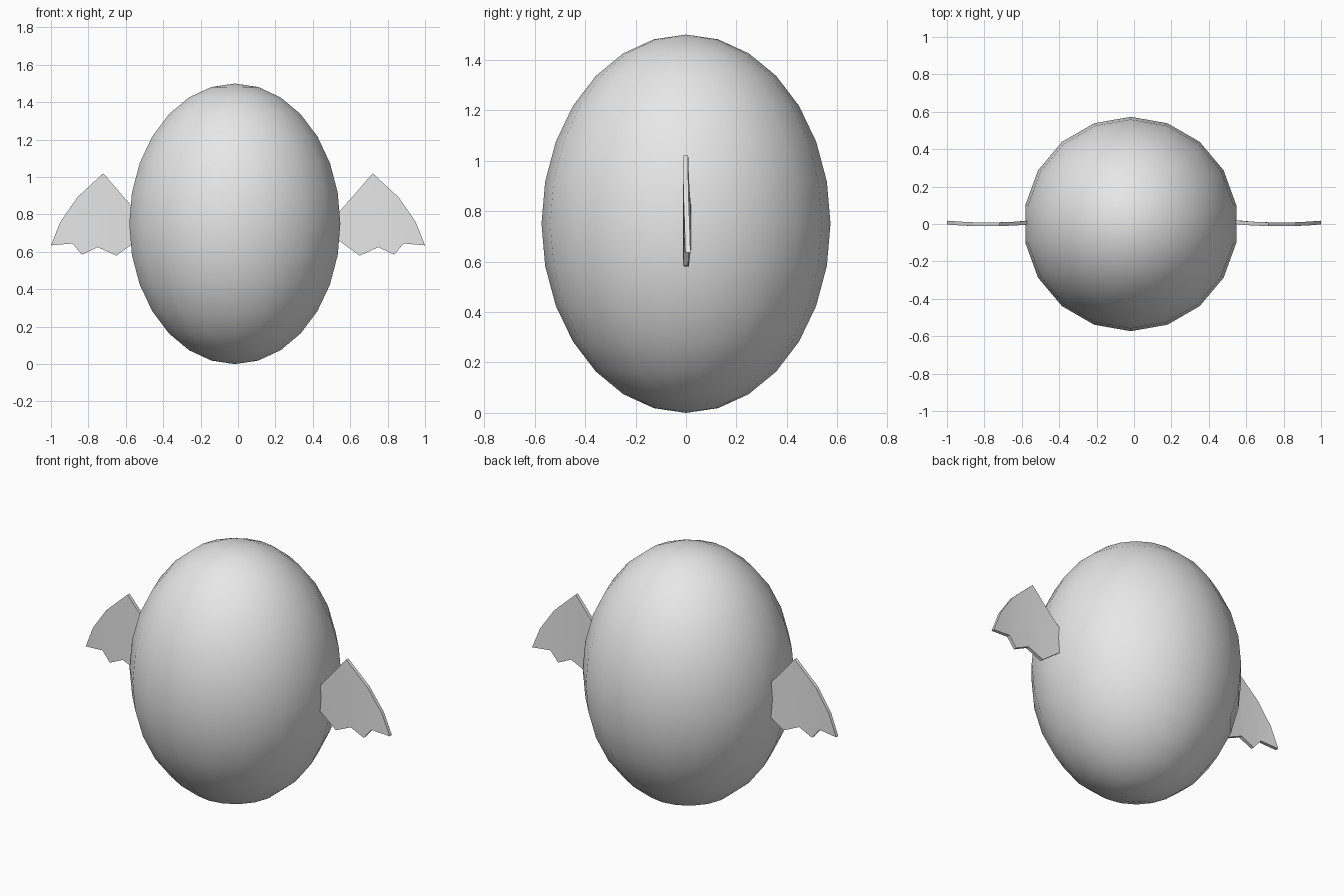
import bpy, bmesh
from math import sin, cos, pi
from mathutils import Matrix

cube = bpy.data.objects.get("Cube")
if cube:
    bpy.data.objects.remove(cube, do_unlink=True)

grey = bpy.data.materials.new("light_grey")
grey.use_nodes = True
grey.diffuse_color = (0.8, 0.8, 0.8, 1)
grey.node_tree.nodes["Principled BSDF"].inputs["Base Color"].default_value = (0.8, 0.8, 0.8, 1)


def finish(bm, name, angle):
    bmesh.ops.recalc_face_normals(bm, faces=bm.faces)
    mesh = bpy.data.meshes.new(name)
    bm.to_mesh(mesh)
    bm.free()
    mesh.materials.append(grey)
    obj = bpy.data.objects.new(name, mesh)
    bpy.context.collection.objects.link(obj)
    bpy.ops.object.select_all(action='DESELECT')
    obj.select_set(True)
    bpy.context.view_layer.objects.active = obj
    bpy.ops.object.shade_smooth_by_angle(angle=angle)
    return obj


# Egg body: half ellipse spun around the vertical axis
RINGS, SIDES = 14, 18
RADIUS, HALF, CENTRE_X = 0.573, 0.75, -0.017
bm = bmesh.new()
profile = [bm.verts.new((0, RADIUS * sin(pi * i / RINGS), HALF + HALF * cos(pi * i / RINGS)))
           for i in range(RINGS + 1)]
edges = [bm.edges.new(pair) for pair in zip(profile, profile[1:])]
bmesh.ops.spin(bm, geom=profile + edges, axis=(0, 0, 1), cent=(0, 0, 0),
               angle=2 * pi, steps=SIDES)
bmesh.ops.remove_doubles(bm, verts=bm.verts, dist=0.001)
bmesh.ops.translate(bm, verts=bm.verts, vec=(CENTRE_X, 0, 0))
finish(bm, "egg_body", pi / 3)

# Bat wing outline: leading edge, then scalloped trailing edge
OUTLINE = [(0.50, 0.77), (0.60, 0.88), (0.72, 1.02), (0.86, 0.89), (0.95, 0.76), (1.0, 0.635),
           (0.885, 0.645), (0.835, 0.585), (0.75, 0.625), (0.65, 0.58), (0.50, 0.69)]
THICK = 0.02


def wing(name, side):
    bm = bmesh.new()
    bm.faces.new([bm.verts.new((x, 0, z)) for x, z in OUTLINE])
    for x in (0.65, 0.75, 0.86, 0.93):
        bmesh.ops.bisect_plane(bm, geom=bm.verts[:] + bm.edges[:] + bm.faces[:],
                               plane_co=(x, 0, 0), plane_no=(1, 0, 0))
    # Gentle bow along the span
    for v in bm.verts:
        v.co.y = -0.012 + 0.2 * (v.co.x - 0.78) ** 2
    ext = bmesh.ops.extrude_face_region(bm, geom=bm.faces[:])
    top = [g for g in ext["geom"] if isinstance(g, bmesh.types.BMVert)]
    bmesh.ops.translate(bm, verts=top, vec=(0, THICK, 0))
    bmesh.ops.transform(bm, matrix=Matrix.Diagonal((side, 1, 1, 1)), verts=bm.verts)
    return finish(bm, name, pi / 6)


wing("left_wing", 1)
wing("right_wing", -1)
